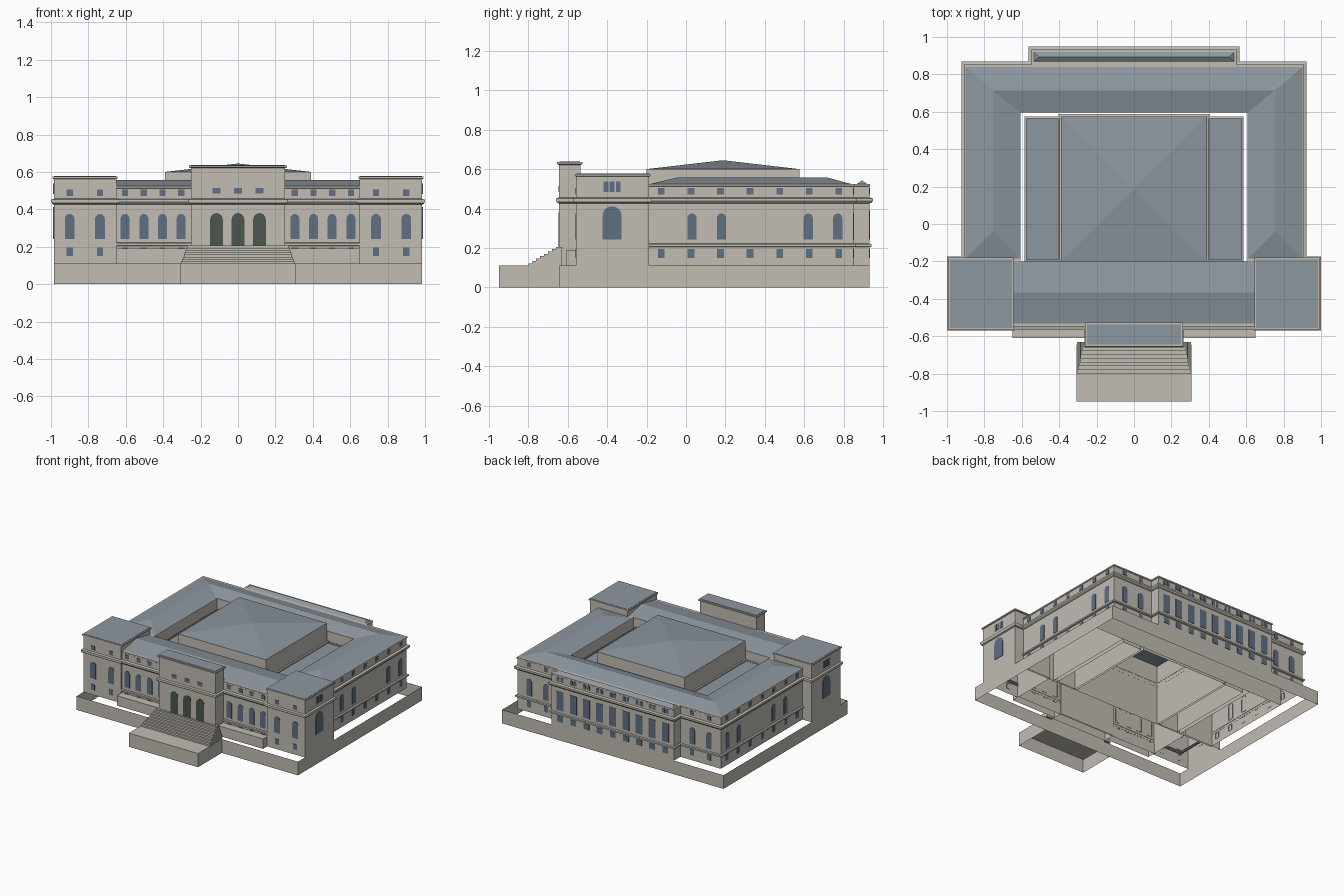
import bpy, bmesh, math

cube = bpy.data.objects.get("Cube")
if cube:
    bpy.data.objects.remove(cube, do_unlink=True)


def material(name, r, g, b):
    m = bpy.data.materials.new(name)
    m.use_nodes = True
    m.diffuse_color = (r, g, b, 1)
    m.node_tree.nodes["Principled BSDF"].inputs["Base Color"].default_value = (r, g, b, 1)
    return m


STONE = material("pale_stone", 0.54, 0.51, 0.455)
SLATE = material("slate_roof", 0.27, 0.31, 0.35)
GLASS = material("blue_glass", 0.115, 0.16, 0.23)
DOOR = material("dark_green_door", 0.07, 0.095, 0.075)


def finish(name, bm, mat, mirror=False):
    bmesh.ops.recalc_face_normals(bm, faces=bm.faces)
    mesh = bpy.data.meshes.new(name)
    bm.to_mesh(mesh)
    bm.free()
    mesh.materials.append(mat)
    ob = bpy.data.objects.new(name, mesh)
    bpy.context.collection.objects.link(ob)
    if mirror:
        ob.modifiers.new("mirror", "MIRROR").use_axis[0] = True
    return ob


def rect(x0, x1, y0, y1, out=0):
    return [(x0 - out, y0 - out), (x1 + out, y0 - out), (x1 + out, y1 + out), (x0 - out, y1 + out)]


def add_loft(bm, loops, top=True):
    """Join stacked four-point rings, optionally capping the last one."""
    rings = [[bm.verts.new(p) for p in loop] for loop in loops]
    for a, b in zip(rings, rings[1:]):
        for i in range(4):
            j = (i + 1) % 4
            bm.faces.new((a[i], a[j], b[j], b[i]))
    if top:
        bm.faces.new(rings[-1])


def shell(name, area, z0, z1, mat=STONE, top=True, mirror=False):
    """Walls with an open underside."""
    bm = bmesh.new()
    add_loft(bm, [[(x, y, z) for x, y in rect(*area)] for z in (z0, z1)], top)
    return finish(name, bm, mat, mirror)


def band(name, area, profile, mirror=False):
    """Moulding swept around a rectangle; profile is (outset, height)."""
    bm = bmesh.new()
    add_loft(bm, [[(x, y, z) for x, y in rect(*area, out)] for out, z in profile], False)
    return finish(name, bm, STONE, mirror)


def surface(name, points, faces, mat, mirror=False):
    bm = bmesh.new()
    v = [bm.verts.new(p) for p in points]
    for f in faces:
        bm.faces.new([v[i] for i in f])
    return finish(name, bm, mat, mirror)


CORNICE = [(-0.002, 0.425), (0.012, 0.43), (0.018, 0.438), (0.018, 0.452), (-0.002, 0.457)]
SLIM_CORNICE = [(o * 0.75, z) for o, z in CORNICE]
BELT = [(-0.002, 0.203), (0.012, 0.207), (0.012, 0.219), (-0.002, 0.222)]


def cap(z, out):
    return [(-0.002, z - 0.014), (out, z - 0.01), (out, z), (-0.02, z)]


# Areas as x0, x1, y0, y1
BODY = (-0.905, 0.905, -0.545, 0.85)
TOWER = (0.65, 0.985, -0.557, -0.187)
ENTRANCE = (-0.252, 0.252, -0.645, -0.535)
HALL = (-0.39, 0.39, -0.2, 0.575)
BAY = (-0.545, 0.545, 0.84, 0.93)
COURT = (0.405, 0.575, -0.19, 0.565)
BASE = 0.11
EAVE = 0.522

# Terrace wall and podium
shell("terrace_wall", (-0.985, 0.985, -0.645, 0.93), 0, BASE, top=False)
shell("stair_podium", (-0.308, 0.308, -0.948, -0.645), 0, BASE)

# Steps, narrowing as they rise
STEPS = 8
bm = bmesh.new()
for i in range(STEPS):
    area = rect(-0.305 + i * 0.005, 0.305 - i * 0.005, -0.8 + i * 0.02, -0.63)
    z = BASE + i * 0.012
    add_loft(bm, [[(x, y, h) for x, y in area] for h in (z, z + 0.012)])
finish("entrance_steps", bm, STONE)

# Wings around the court
shell("front_wing", (-0.65, 0.65, -0.545, -0.2), BASE, EAVE)
shell("side_wing", (0.607, 0.905, -0.2, 0.6), BASE, EAVE, mirror=True)
shell("back_wing", (-0.905, 0.905, 0.6, 0.85), BASE, EAVE)
shell("back_bay", BAY, BASE, EAVE)
band("main_cornice", BODY, CORNICE)
band("main_belt", BODY, BELT)
band("main_eave_trim", BODY, cap(EAVE + 0.002, 0.004))
band("bay_cornice", BAY, CORNICE)
band("bay_belt", BAY, BELT)
band("bay_eave_trim", BAY, cap(EAVE + 0.002, 0.004))

# Corner towers
shell("corner_tower", TOWER, BASE, 0.57, mirror=True)
band("tower_cornice", TOWER, SLIM_CORNICE, mirror=True)
band("tower_cap", TOWER, cap(0.575, 0.007), mirror=True)
shell("tower_roof", (0.652, 0.983, -0.555, -0.189), 0.57, 0.577, SLATE, mirror=True)

# Entrance block
shell("entrance_block", ENTRANCE, BASE, 0.63)
band("entrance_cornice", ENTRANCE, SLIM_CORNICE)
band("entrance_cap", ENTRANCE, cap(0.635, 0.009))
shell("entrance_roof", (-0.25, 0.25, -0.643, -0.537), 0.63, 0.638, SLATE)
shell("front_planter", (0.252, 0.65, -0.61, -0.54), BASE, 0.19, mirror=True)

# Central hall and courts
shell("central_hall", HALL, BASE, 0.6, top=False)
band("hall_cornice", HALL, SLIM_CORNICE)
shell("court_block", COURT, BASE, 0.44, mirror=True)
shell("court_roof", COURT, 0.44, 0.446, SLATE, mirror=True)
band("court_cornice", COURT, [(o * 0.6, z) for o, z in CORNICE], mirror=True)
corners = [(x, y, 0.6) for x, y in rect(*HALL)]
surface("hall_roof", corners + [(0, 0.188, 0.645)],
        [(i, (i + 1) % 4, 4) for i in range(4)], SLATE)

# Hipped roof over side and back wings, one half mirrored
E, R = EAVE + 0.002, 0.558
surface("wing_roof",
        [(0.9, -0.185, E), (0.9, 0.84, E), (0.61, 0.597, E), (0.61, -0.185, E),
         (0.755, -0.04, R), (0.755, 0.715, R), (0, 0.84, E), (0, 0.715, R), (0, 0.597, E)],
        [(0, 1, 5, 4), (3, 4, 5, 2), (0, 4, 3), (1, 6, 7, 5), (2, 5, 7, 8)], SLATE, True)
surface("front_roof",
        [(x, y, z) for x in (-0.65, 0.65) for y, z in ((-0.532, E), (-0.365, R), (-0.2, E))],
        [(0, 3, 4, 1), (1, 4, 5, 2)], SLATE)
ridge = [(-0.51, 0.893, 0.542), (0.51, 0.893, 0.542)]
surface("bay_roof", [(x, y, E) for x, y in rect(-0.535, 0.535, 0.866, 0.92)] + ridge,
        [(0, 1, 5, 4), (1, 2, 5), (2, 3, 4, 5), (3, 0, 4)], SLATE)


# Window and door plates
def plate(bm, side, wall, u, z0, z1, w, arch=False):
    """Thin panel on a wall; side is the outward axis and sign."""
    r = w / 2
    outline = [(u - r, z0), (u + r, z0)]
    if arch:
        outline += [(u + r * math.cos(a), z1 - r + r * math.sin(a))
                    for a in (math.pi * k / 8 for k in range(9))]
    else:
        outline += [(u + r, z1), (u - r, z1)]
    axis, sign = side
    rings = []
    for d in (-0.002, 0.003):
        n = sign * (wall + d)
        rings.append([bm.verts.new((n, a, z) if axis == "x" else (a, n, z)) for a, z in outline])
    bm.faces.new(rings[1])
    for i in range(len(outline)):
        j = (i + 1) % len(outline)
        bm.faces.new((rings[0][i], rings[0][j], rings[1][j], rings[1][i]))


FRONT, BACK, RIGHT, LEFT = ("y", -1), ("y", 1), ("x", 1), ("x", -1)
arched, small, tall, doors = (bmesh.new() for _ in range(4))


def bays(side, wall, places, w, arches=None):
    """Small windows above and below, arched ones between."""
    for u in places:
        plate(small, side, wall, u, 0.472, 0.505, 0.034)
        plate(small, side, wall, u, 0.15, 0.195, 0.034)
    for u in (places if arches is None else arches):
        plate(arched, side, wall, u, 0.242, 0.375, w, True)


for s in (-1, 1):
    bays(FRONT, 0.545, [s * x for x in (0.304, 0.404, 0.503, 0.604)], 0.047)
    bays(FRONT, 0.557, [s * x for x in (0.738, 0.9)], 0.052)
    bays(BACK, 0.85, [s * x for x in (0.65, 0.8)], 0.047)
for side in (LEFT, RIGHT):
    bays(side, 0.905, [-0.125 + 0.15 * i for i in range(7)], 0.047, (0.03, 0.18, 0.62, 0.77))
    plate(arched, side, 0.985, -0.375, 0.242, 0.412, 0.095, True)
    for i in (-1, 0, 1):
        plate(small, side, 0.985, -0.375 + i * 0.031, 0.483, 0.537, 0.024)
for i in range(-4, 5):
    x = i * 0.117
    plate(tall, BACK, 0.93, x, 0.242, 0.39, 0.06)
    plate(small, BACK, 0.93, x, 0.15, 0.195, 0.05)
    for d in (-0.017, 0.017):
        plate(small, BACK, 0.93, x + d, 0.472, 0.505, 0.024)
for x in (-0.115, 0, 0.115):
    plate(doors, FRONT, 0.645, x, 0.206, 0.38, 0.068, True)
    plate(small, FRONT, 0.645, x, 0.485, 0.515, 0.042)

finish("arched_windows", arched, GLASS)
finish("small_windows", small, GLASS)
finish("back_windows", tall, GLASS)
finish("entrance_doors", doors, DOOR)
